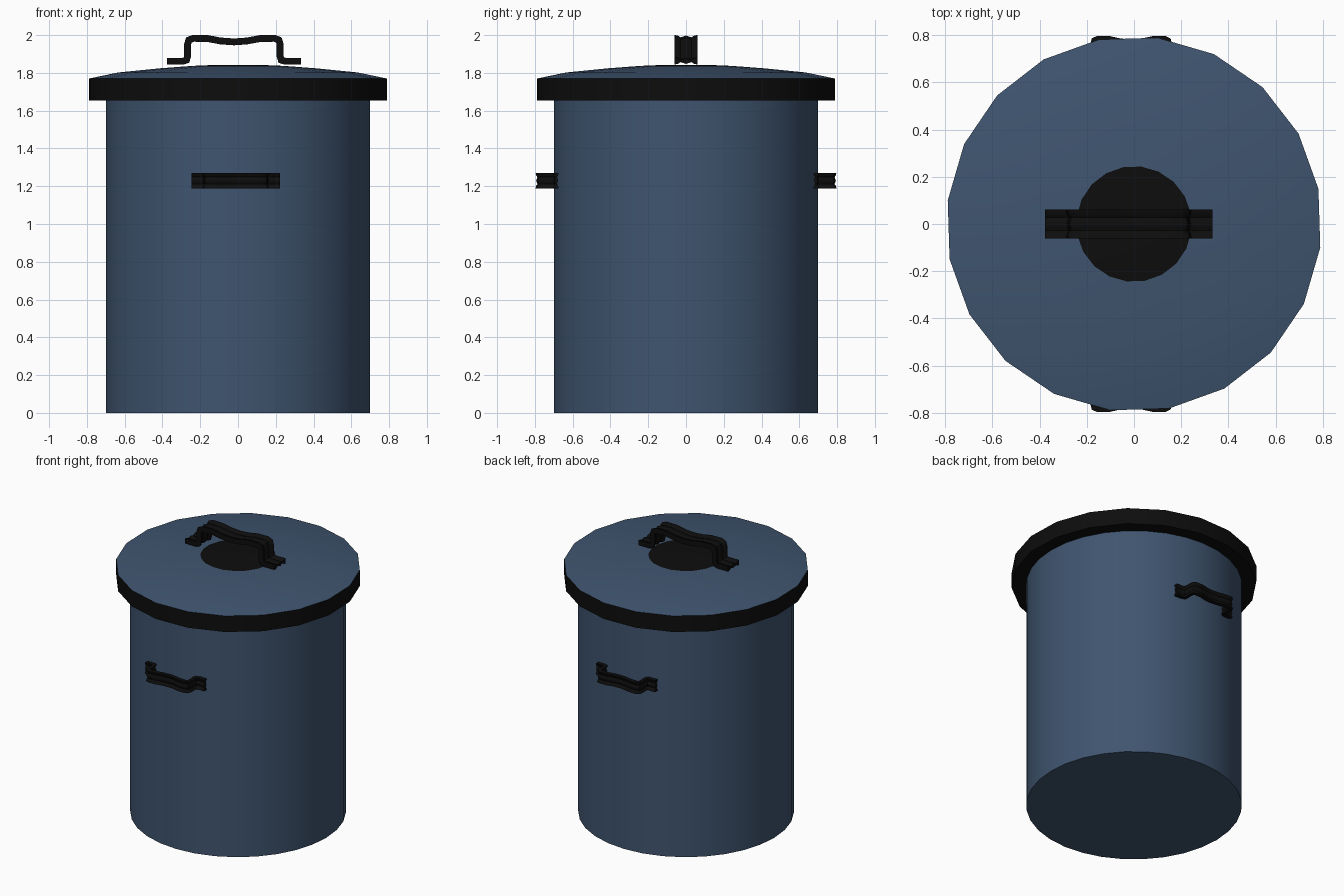
import bpy, bmesh, math
from mathutils import Vector, Matrix

cube = bpy.data.objects.get("Cube")
if cube:
    bpy.data.objects.remove(cube)


def make_material(name, color):
    mat = bpy.data.materials.new(name)
    mat.use_nodes = True
    mat.diffuse_color = color
    bsdf = mat.node_tree.nodes["Principled BSDF"]
    bsdf.inputs["Base Color"].default_value = color
    bsdf.inputs["Roughness"].default_value = 0.6
    return mat


blue = make_material("blue_paint", (0.05, 0.09, 0.16, 1))
black = make_material("black_rubber", (0.004, 0.004, 0.004, 1))


def finish(bm, name, materials, angle=35):
    bmesh.ops.recalc_face_normals(bm, faces=bm.faces)
    mesh = bpy.data.meshes.new(name)
    bm.to_mesh(mesh)
    bm.free()
    for mat in materials:
        mesh.materials.append(mat)
    obj = bpy.data.objects.new(name, mesh)
    bpy.context.collection.objects.link(obj)
    bpy.ops.object.select_all(action='DESELECT')
    obj.select_set(True)
    bpy.context.view_layer.objects.active = obj
    bpy.ops.object.shade_smooth_by_angle(angle=math.radians(angle))
    return obj


def lathe(name, profile, sides, materials, slots, phase=0.0):
    """Stack rings of (radius, height), capping both ends."""
    bm = bmesh.new()
    rings = []
    for r, z in profile:
        angles = [phase + math.tau * i / sides for i in range(sides)]
        rings.append([bm.verts.new((r * math.cos(a), r * math.sin(a), z))
                      for a in angles])
    for lower, upper, slot in zip(rings, rings[1:], slots):
        for i in range(sides):
            j = (i + 1) % sides
            face = bm.faces.new((lower[i], lower[j], upper[j], upper[i]))
            face.material_index = slot
    for ring, slot in ((rings[0], slots[0]), (rings[-1], slots[-1])):
        bm.faces.new(ring).material_index = slot
    return finish(bm, name, materials)


# Bin body
lathe("bin_body", [(0.7, 0), (0.7, 1.72)], 32, [blue], [0])

# Lid: black rim band, blue dome, black centre disc
lid_profile = [(0.795, 1.655), (0.795, 1.77), (0.64, 1.802), (0.42, 1.824),
               (0.245, 1.837), (0.1, 1.843)]
lathe("lid", lid_profile, 20, [black, blue], [0, 1, 1, 1, 0],
      math.radians(10.8))

# Handle path in its (length, height) plane, mirrored about the middle
half_path = [(0.355, 0), (0.27, 0), (0.251, 0.006), (0.245, 0.025),
             (0.245, 0.09), (0.238, 0.112), (0.215, 0.121), (0.14, 0.12),
             (0.07, 0.107), (0, 0.102)]
path = [Vector((-x, h)) for x, h in half_path]
path += [Vector(p) for p in reversed(half_path[:-1])]

# Ribbed strip section: flanged edges, thin web, rounded centre rib
edge = [(0.062, 0.018), (0.042, 0.014), (0.028, 0.005), (0.014, 0.01)]
top_side = edge + [(0, 0.014)] + [(-w, t) for w, t in reversed(edge)]
section = top_side + [(w, -t) for w, t in reversed(top_side)]


def handle(name, matrix):
    bm = bmesh.new()
    rings = []
    for i, p in enumerate(path):
        before = (p - path[max(i - 1, 0)]).normalized()
        after = (path[min(i + 1, len(path) - 1)] - p).normalized()
        along = (before + after).normalized()
        normal = Vector((-along.y, along.x))
        miter = 1 / max(along.dot(after or before), along.dot(before or after))
        ring = []
        for w, t in section:
            q = p + normal * t * miter
            ring.append(bm.verts.new(matrix @ Vector((q.x, w, q.y))))
        rings.append(ring)
    n = len(section)
    for a, b in zip(rings, rings[1:]):
        for i in range(n):
            j = (i + 1) % n
            bm.faces.new((a[i], a[j], b[j], b[i]))
    bm.faces.new(rings[0])
    bm.faces.new(rings[-1])
    return finish(bm, name, [black], 45)


# Lid handle
handle("lid_handle", Matrix.Translation((-0.022, 0, 1.862)))

# Side handles on front and back
for name, side in (("front_handle", -1), ("back_handle", 1)):
    place = Matrix.Translation((-0.012, side * 0.688, 1.23))
    turn = Matrix.Rotation(-side * math.pi / 2, 4, 'X')
    size = Matrix.Diagonal((0.66, 0.66, 0.78, 1))
    handle(name, place @ turn @ size)
